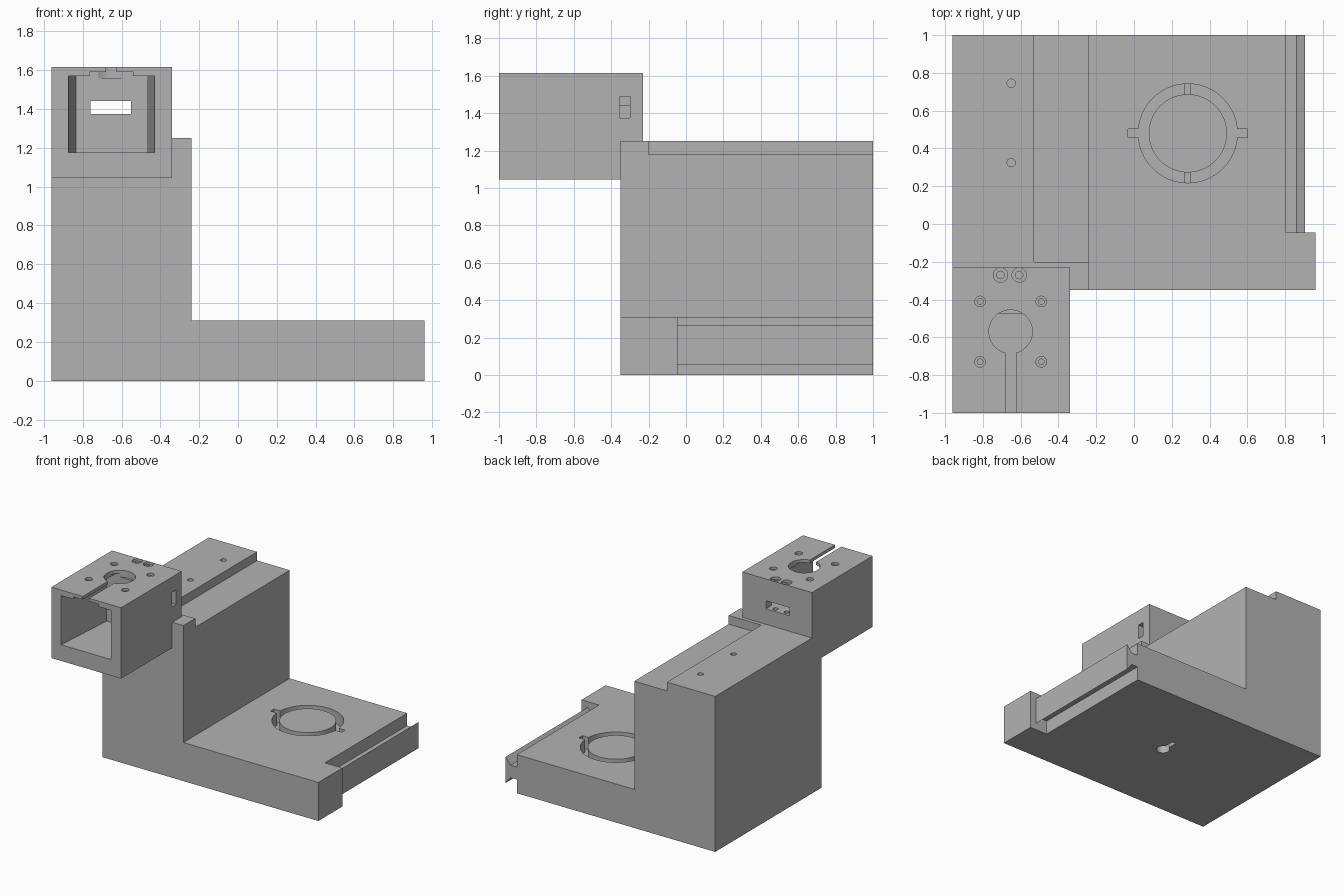
import bpy, bmesh, math

cube = bpy.data.objects.get("Cube")
if cube:
    bpy.data.objects.remove(cube, do_unlink=True)

grey = bpy.data.materials.new("plain_grey")
grey.use_nodes = True
GREY = (0.45, 0.45, 0.45, 1)
grey.diffuse_color = GREY
grey.node_tree.nodes["Principled BSDF"].inputs["Base Color"].default_value = GREY


def prism(name, points, low, high, axis="z"):
    """Extrude a flat outline from low to high along the y or z axis."""
    def place(p, d):
        return (p[0], p[1], d) if axis == "z" else (p[0], d, p[1])
    bm = bmesh.new()
    lower = [bm.verts.new(place(p, low)) for p in points]
    upper = [bm.verts.new(place(p, high)) for p in points]
    bm.faces.new(lower)
    bm.faces.new(upper)
    n = len(points)
    for i in range(n):
        j = (i + 1) % n
        bm.faces.new((lower[i], lower[j], upper[j], upper[i]))
    bmesh.ops.recalc_face_normals(bm, faces=bm.faces)
    mesh = bpy.data.meshes.new(name)
    bm.to_mesh(mesh)
    bm.free()
    mesh.materials.append(grey)
    obj = bpy.data.objects.new(name, mesh)
    bpy.context.collection.objects.link(obj)
    return obj


def box(name, x0, x1, y0, y1, z0, z1):
    return prism(name, [(x0, y0), (x1, y0), (x1, y1), (x0, y1)], z0, z1)


def cylinder(name, x, y, r, z0, z1, sides=48):
    turn = [2 * math.pi * i / sides for i in range(sides)]
    return prism(name, [(x + r * math.cos(a), y + r * math.sin(a)) for a in turn], z0, z1)


def cut(target, cutter):
    """Subtract the cutter from the target and discard the cutter."""
    mod = target.modifiers.new("cut", "BOOLEAN")
    mod.operation = "DIFFERENCE"
    mod.solver = "EXACT"
    mod.object = cutter
    bpy.context.view_layer.objects.active = target
    bpy.ops.object.modifier_apply(modifier=mod.name)
    bpy.data.objects.remove(cutter, do_unlink=True)


# L-shaped base and tower
LEFT, RIGHT, FRONT, BACK = -0.96, 0.96, -0.35, 1.0
FLOOR, TOP = 0.31, 1.25
stand = prism("base_and_tower", [(LEFT, 0), (RIGHT, 0), (RIGHT, FLOOR), (-0.24, FLOOR),
                                 (-0.24, TOP), (LEFT, TOP)], FRONT, BACK, "y")

# Step along the top of the tower, with screw holes beside it
cut(stand, box("step", -0.53, -0.2, -0.2, 1.1, 1.18, 1.4))
for y in (0.325, 0.745):
    cut(stand, cylinder("screw_hole", -0.65, y, 0.022, 1.05, 1.4, 24))

# T-shaped rail along the edge of the base
rail_gap = [(0.805, -0.1), (1.1, -0.1), (1.1, 0.4), (0.805, 0.4), (0.805, 0.21),
            (0.86, 0.21), (0.905, 0.265), (0.905, 0.055), (0.86, 0.11), (0.805, 0.11)]
cut(stand, prism("rail_gap", rail_gap, -0.045, 1.1, "y"))

# Ring groove in the base, with two side notches
CX, CY = 0.285, 0.48
GROOVE = 0.21
ring = cylinder("ring", CX, CY, 0.262, GROOVE, 0.4, 64)
cut(ring, cylinder("ring_core", CX, CY, 0.207, 0.1, 0.5, 64))
cut(stand, ring)
for side in (-1, 1):
    xs = sorted((CX + side * 0.24, CX + side * 0.317))
    cut(stand, box("notch", *xs, CY - 0.022, CY + 0.022, GROOVE, 0.4))
    # Low rib bridging the groove
    ys = sorted((CY + side * 0.204, CY + side * 0.263))
    box("groove_rib", CX - 0.018, CX + 0.018, *ys, GROOVE - 0.01, 0.24)

# Keyhole under the base
cut(stand, cylinder("keyhole", 0, 0.333, 0.05, -0.1, 0.1, 32))
cut(stand, box("keyhole_slot", -0.016, 0.016, 0.333, 0.46, -0.1, 0.1))

# Head box, resting on the front of the tower
HX = -0.653
head = box("head_box", LEFT, -0.34, -1, -0.23, 1.045, 1.615)
cut(head, box("tower_seat", -1.1, -0.2, FRONT, 0, 0.9, TOP))

# Tapered cavity, open to the front, with a shallow ceiling channel
cavity = [(-0.873, -1.0), (-0.873, -1.1), (-0.43, -1.1), (-0.43, -1.0),
          (-0.47, -0.475), (-0.835, -0.475)]
cut(head, prism("cavity", cavity, 1.175, 1.57))
cut(head, box("channel", HX - 0.112, HX + 0.112, -1.1, -0.475, 1.5, 1.59))

# Round opening and slit in the roof
cut(head, cylinder("roof_opening", HX, -0.57, 0.115, 1.56, 1.7, 48))
cut(head, box("roof_slit", HX - 0.028, HX + 0.028, -1.1, -0.6, 1.5, 1.7))

# Slots through the back wall and into the side
cut(head, box("back_slot", -0.76, -0.55, -0.5, -0.1, 1.375, 1.44))
cut(head, box("side_slot", -0.56, -0.2, -0.355, -0.30, 1.375, 1.49))

# Counterbored screw holes in the roof
holes = [(x, y, 0.028, 0.015, 1.45) for x in (-0.815, -0.491) for y in (-0.73, -0.41)]
holes += [(x, -0.27, 0.038, 0.02, 1.28) for x in (-0.707, -0.608)]
for x, y, wide, narrow, bottom in holes:
    cut(head, cylinder("counterbore", x, y, wide, 1.595, 1.7, 24))
    cut(head, cylinder("bore", x, y, narrow, bottom, 1.65, 24))

# Smooth the round walls, keep the edges sharp
for obj in (stand, head):
    bpy.ops.object.select_all(action="DESELECT")
    obj.select_set(True)
    bpy.context.view_layer.objects.active = obj
    bpy.ops.object.shade_smooth_by_angle(angle=math.radians(30))
